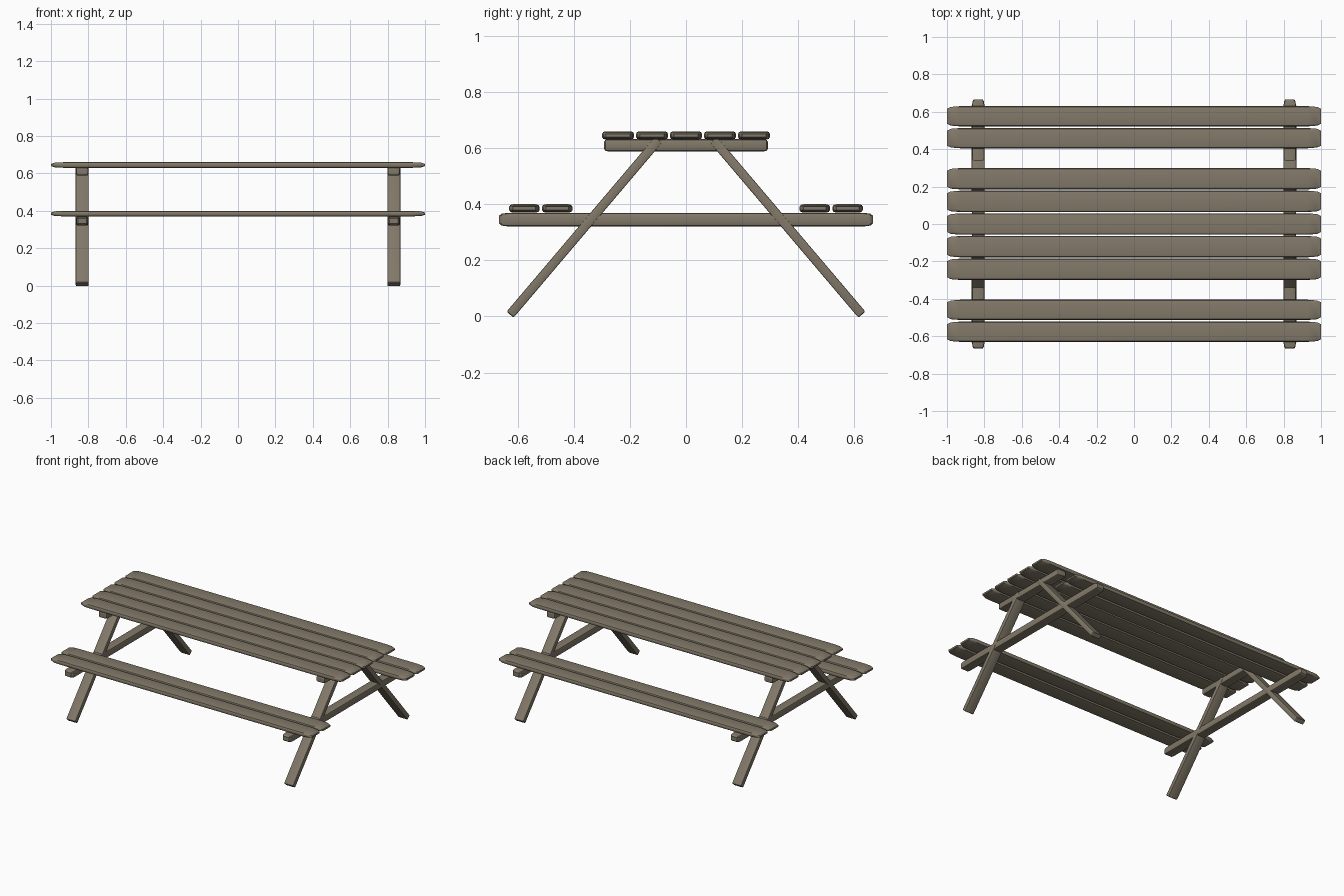
import bpy
import bmesh
from math import atan2, hypot, radians
from mathutils import Vector, Matrix

default = bpy.data.objects.get("Cube")
if default:
    bpy.data.objects.remove(default, do_unlink=True)

# Weathered wood used on every board
wood = bpy.data.materials.new("weathered_wood")
wood.use_nodes = True
wood.diffuse_color = (0.223, 0.191, 0.141, 1)
wood.node_tree.nodes["Principled BSDF"].inputs["Base Color"].default_value = wood.diffuse_color


def board(name, centre, size, rounding, tilt=0):
    """Box whose corners are rounded by a different amount along each axis."""
    size, rounding = Vector(size), Vector(rounding)
    bm = bmesh.new()
    bmesh.ops.create_cube(bm, size=1)
    bmesh.ops.scale(bm, vec=[s / r for s, r in zip(size, rounding)], verts=bm.verts)
    bmesh.ops.bevel(bm, geom=bm.edges[:], offset=1, offset_type='OFFSET',
                    segments=2, profile=0.5, affect='EDGES')
    bmesh.ops.scale(bm, vec=rounding, verts=bm.verts)
    bmesh.ops.rotate(bm, matrix=Matrix.Rotation(tilt, 3, 'X'), verts=bm.verts)
    mesh = bpy.data.meshes.new(name)
    bm.to_mesh(mesh)
    bm.free()
    mesh.materials.append(wood)
    obj = bpy.data.objects.new(name, mesh)
    obj.location = centre
    bpy.context.collection.objects.link(obj)
    bpy.ops.object.select_all(action='DESELECT')
    obj.select_set(True)
    bpy.context.view_layer.objects.active = obj
    bpy.ops.object.shade_smooth_by_angle(angle=radians(30))
    return obj


PLANK_ROUND = (0.07, 0.014, 0.009)

# Table top planks
for i in range(-2, 3):
    board(f"top_plank_{i + 3}", (0, i * 0.121, 0.645), (2, 0.114, 0.03), PLANK_ROUND)

# Bench planks, two on each side
for side, label in ((-1, "front"), (1, "back")):
    for y, place in ((0.459, "inner"), (0.576, "outer")):
        board(f"{label}_bench_{place}_plank", (0, side * y, 0.385),
              (2, 0.108, 0.03), PLANK_ROUND)

# End frames: two cross beams and a pair of splayed legs
foot, head = Vector((0.623, 0.011)), Vector((0.101, 0.626))
run, rise = foot - head, hypot(*(foot - head))
for x, end in ((-0.833, "right"), (0.833, "left")):
    board(f"{end}_seat_beam", (x, 0, 0.345), (0.066, 1.332, 0.048), (0.01, 0.03, 0.01))
    board(f"{end}_top_beam", (x, 0, 0.61), (0.066, 0.584, 0.044), (0.01, 0.015, 0.01))
    for side, label in ((-1, "front"), (1, "back")):
        middle = (foot + head) / 2
        board(f"{end}_{label}_leg", (x, side * middle.x, middle.y),
              (0.07, rise + 0.012, 0.033), (0.005, 0.008, 0.004),
              side * atan2(run.y, run.x))
